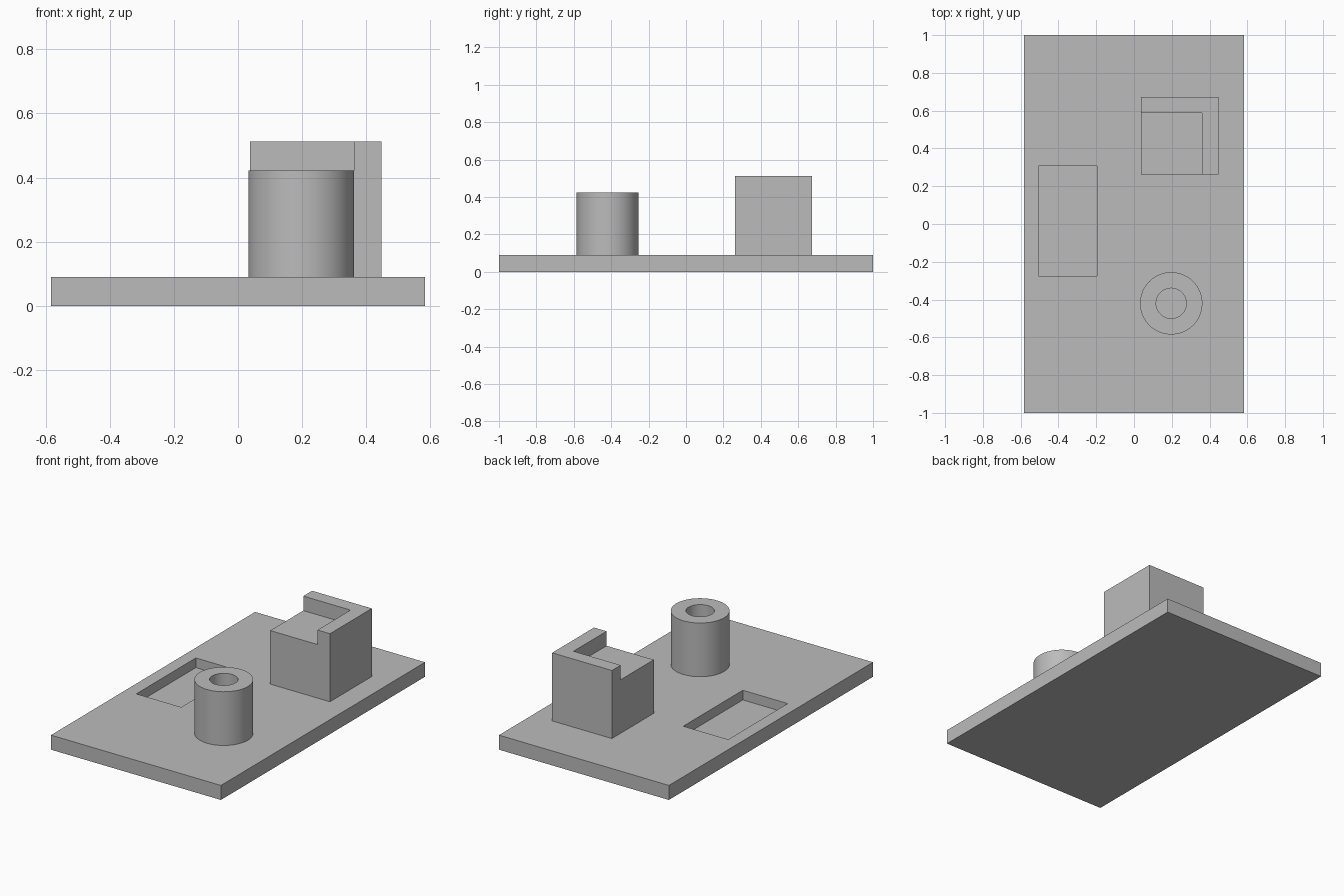
import bpy

default = bpy.data.objects.get("Cube")
if default:
    bpy.data.objects.remove(default, do_unlink=True)

grey = bpy.data.materials.new("plain grey")
grey.use_nodes = True
colour = (0.5, 0.5, 0.5, 1)
grey.diffuse_color = colour
grey.node_tree.nodes["Principled BSDF"].inputs["Base Color"].default_value = colour


def finish(obj, name):
    obj.name = name
    obj.data.materials.append(grey)
    return obj


def box(name, x, y, z):
    """Box spanning the given (low, high) ranges."""
    spans = (x, y, z)
    bpy.ops.mesh.primitive_cube_add(size=1, location=[(a + b) / 2 for a, b in spans])
    obj = bpy.context.object
    obj.scale = [b - a for a, b in spans]
    bpy.ops.object.transform_apply(location=False, rotation=False, scale=True)
    return finish(obj, name)


def cylinder(name, radius, centre, z):
    bpy.ops.mesh.primitive_cylinder_add(
        vertices=64, radius=radius, depth=z[1] - z[0],
        location=(*centre, (z[0] + z[1]) / 2))
    return finish(bpy.context.object, name)


def cut(target, cutter):
    """Subtract the cutter from the target, then discard it."""
    cutter.hide_render = True
    mod = target.modifiers.new("cut", "BOOLEAN")
    mod.operation = "DIFFERENCE"
    mod.solver = "EXACT"
    mod.object = cutter
    bpy.ops.object.select_all(action="DESELECT")
    target.select_set(True)
    bpy.context.view_layer.objects.active = target
    bpy.ops.object.modifier_apply(modifier=mod.name)
    bpy.data.objects.remove(cutter, do_unlink=True)


TOP = 0.09      # upper face of the base plate
OVER = 0.1      # how far cutters run past the surface

# Base plate with a shallow rectangular pocket
plate = box("base_plate", (-0.583, 0.583), (-1, 1), (0, TOP))
cut(plate, box("pocket_cutter", (-0.505, -0.197), (-0.275, 0.308), (0.03, TOP + OVER)))

# Block with a raised L-shaped rim along its back and left sides
block = box("rimmed_block", (0.037, 0.447), (0.263, 0.673), (TOP, 0.512))
cut(block, box("step_cutter", (0.037 - OVER, 0.361), (0.263 - OVER, 0.587), (0.422, 0.512 + OVER)))

# Round post with a central bore
centre = (0.197, -0.42)
post = cylinder("round_post", 0.165, centre, (TOP, 0.423))
cut(post, cylinder("bore_cutter", 0.08, centre, (TOP - OVER, 0.423 + OVER)))
bpy.ops.object.shade_smooth_by_angle()
